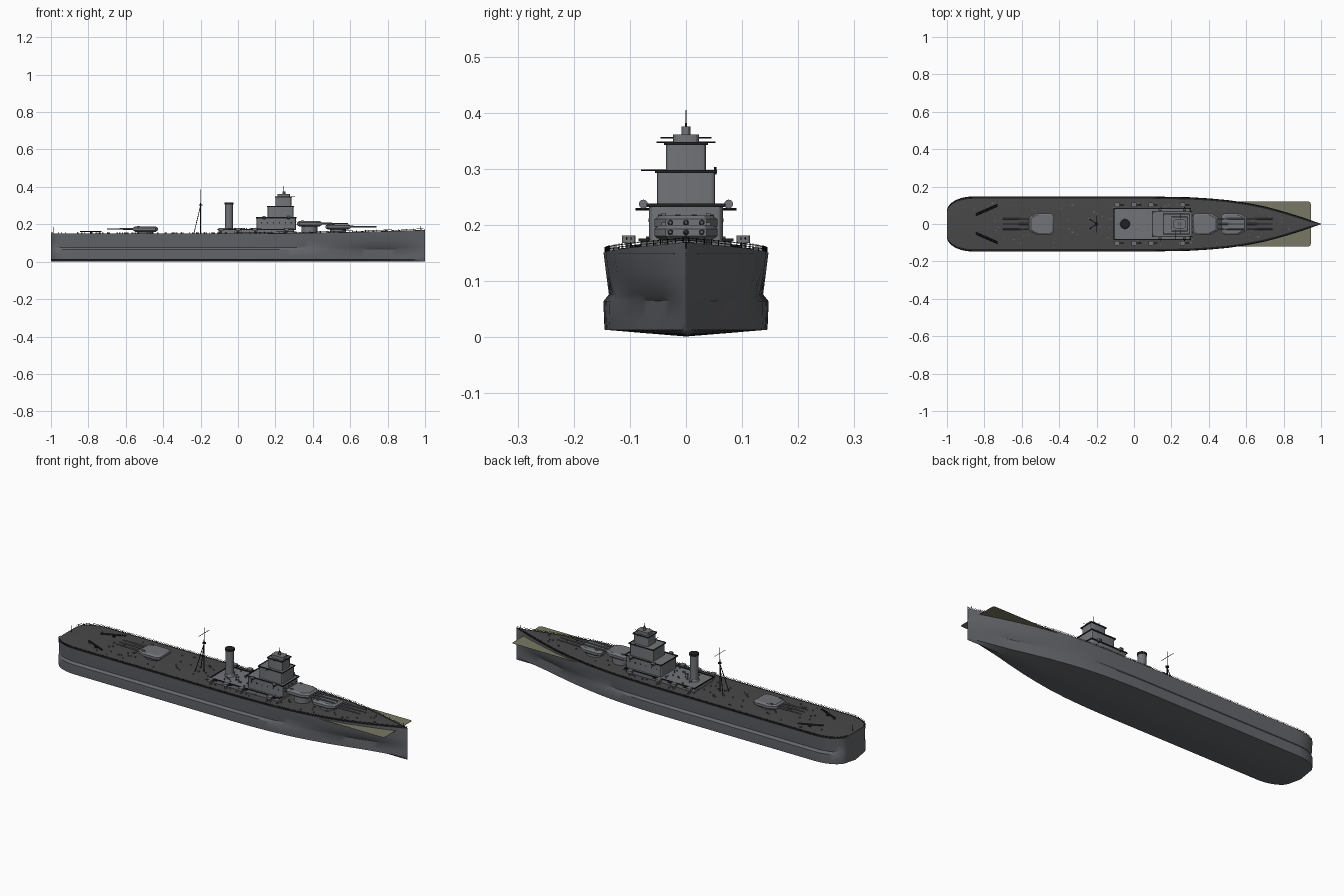
import bpy, bmesh, math, random
from mathutils import Vector, Matrix

if "Cube" in bpy.data.objects:
    bpy.data.objects.remove(bpy.data.objects["Cube"])
random.seed(4)


def material(name, *rgb):
    m = bpy.data.materials.new(name)
    m.use_nodes = True
    m.diffuse_color = (*rgb, 1)
    m.node_tree.nodes["Principled BSDF"].inputs["Base Color"].default_value = (*rgb, 1)
    return m


HULL = material("hull grey", 0.13, 0.135, 0.15)
DECK = material("deck dark grey", 0.065, 0.065, 0.065)
STEEL = material("superstructure grey", 0.17, 0.175, 0.19)
DARK = material("fittings black", 0.015, 0.015, 0.017)
OLIVE = material("olive plate", 0.19, 0.19, 0.13)


def finish(name, bm, *mats):
    bmesh.ops.recalc_face_normals(bm, faces=bm.faces)
    me = bpy.data.meshes.new(name)
    bm.to_mesh(me)
    bm.free()
    ob = bpy.data.objects.new(name, me)
    bpy.context.collection.objects.link(ob)
    for m in mats:
        me.materials.append(m)
    bpy.ops.object.select_all(action='DESELECT')
    bpy.context.view_layer.objects.active = ob
    ob.select_set(True)
    bpy.ops.object.shade_smooth_by_angle(angle=math.radians(30))
    return ob


def box(bm, x0, x1, y0, y1, z0, z1, bevel=0.0):
    mid = Vector((x0 + x1, y0 + y1, z0 + z1)) / 2
    mat = Matrix.Translation(mid) @ Matrix.Diagonal((x1 - x0, y1 - y0, z1 - z0, 1))
    verts = bmesh.ops.create_cube(bm, size=1, matrix=mat)["verts"]
    if bevel:
        edges = [e for e in {e for v in verts for e in v.link_edges}
                 if abs(e.verts[0].co.z - e.verts[1].co.z) > 1e-5]
        bmesh.ops.bevel(bm, geom=edges, offset=bevel, segments=3, profile=0.5, affect='EDGES')


def rod(bm, a, b, r, r2=None, sides=8):
    a, b = Vector(a), Vector(b)
    d = b - a
    mat = Matrix.Translation((a + b) / 2) @ d.to_track_quat('Z', 'Y').to_matrix().to_4x4()
    bmesh.ops.create_cone(bm, cap_ends=True, segments=sides, radius1=r,
                          radius2=r if r2 is None else r2, depth=d.length, matrix=mat)


def lerp_table(table, x):
    for (xa, ya), (xb, yb) in zip(table, table[1:]):
        if x <= xb:
            return ya + (yb - ya) * (x - xa) / (xb - xa)
    return table[-1][1]


# Hull lines: half beam at deck, narrowing below, and deck sheer
BOW = [(0.1, 0.147), (0.3, 0.143), (0.4, 0.137), (0.5, 0.128), (0.6, 0.114),
       (0.7, 0.094), (0.8, 0.067), (0.9, 0.036), (1, 0.001)]
FINE = [(0, 1), (0.2, 0.99), (0.4, 0.93), (0.6, 0.8), (0.8, 0.62), (1, 0.5)]


def beam(x):
    if x < -0.86:
        t = min(1, (-0.86 - x) / 0.14)
        return 0.07 + 0.077 * math.sqrt(1 - t * t)
    return lerp_table(BOW, max(x, 0.1))


def fine(x):
    return lerp_table(FINE, max(x, 0))


def deck_z(x):
    return 0.15 + 0.019 * max(0, (x + 0.1) / 1.1) ** 2


STATIONS = [-1 + 0.14 * (1 - math.cos(i * math.pi / 20)) for i in range(11)]
STATIONS += [-0.86 + i * 0.04 for i in range(1, 47)] + [1.0]


def loft(bm, section, rule=None):
    rows = [[bm.verts.new((x, y, z)) for y, z in section(x)] for x in STATIONS]
    for r, s in zip(rows, rows[1:]):
        for j in range(len(r) - 1):
            f = bm.faces.new((r[j], r[j + 1], s[j + 1], s[j]))
            if rule:
                f.material_index = rule(j)
    return rows


def hull_section(x):
    h, f = beam(x), fine(x)
    low = h * f
    half = [(h, deck_z(x)), (h * (0.94 + 0.06 * f) * 0.97, 0.115),
            (h * (0.5 + 0.5 * f) * 0.935, 0.076), (low, 0.064),
            (low * 0.995, 0.03), (low * 0.985, 0.013), (low * 0.5, 0.007)]
    return half + [(0, 0.001)] + [(-y, z) for y, z in reversed(half)]


bm = bmesh.new()
rows = loft(bm, hull_section)
bm.faces.new(rows[0])
finish("hull", bm, HULL)


def deck_section(x):
    h, z = beam(x), deck_z(x)
    inner = max(h - 0.012, h * 0.5)
    return [(-h, z), (-inner, z + 0.001), (inner, z + 0.001), (h, z)]


bm = bmesh.new()
loft(bm, deck_section, lambda j: 0 if j == 1 else 1)
finish("main_deck", bm, DECK, DARK)

# Thin plate projecting past the bow
bm = bmesh.new()
box(bm, 0.46, 0.945, -0.12, 0.12, 0.148, 0.149, 0.012)
finish("bow_plate", bm, OLIVE)

# Guard rail around the deck edge
bm = bmesh.new()
for side in (-1, 1):
    pts = [Vector((x, side * max(beam(x) - 0.003, 0), deck_z(x))) for x in STATIONS]
    for a, b in zip(pts, pts[1:]):
        for h in (0.004, 0.008):
            rod(bm, a + Vector((0, 0, h)), b + Vector((0, 0, h)), 0.0006, sides=4)
    for p in pts:
        rod(bm, p, p + Vector((0, 0, 0.01)), 0.001, sides=4)
rod(bm, (-0.985, 0, 0.15), (-0.985, 0, 0.185), 0.001, sides=5)
rod(bm, (0.975, 0, 0.165), (0.975, 0, 0.19), 0.001, sides=5)
finish("guard_rail", bm, DARK)


# Triple gun turrets: hull-shaped gunhouse, barbette and three barrels
def turret(name, x, z, face):
    bm = bmesh.new()
    layers = [(0.056, 0.046, 0), (0.066, 0.056, 0.008), (0.066, 0.056, 0.021), (0.056, 0.047, 0.028)]
    rings = []
    for l, w, h in layers:
        plan = [(-l, -w * 0.8), (-l * 0.8, -w), (l * 0.45, -w), (l, -w * 0.65)]
        plan += [(px, -py) for px, py in reversed(plan)]
        rings.append([bm.verts.new((x + face * px, py, z + h)) for px, py in plan])
    for r, s in zip(rings, rings[1:]):
        for i in range(8):
            bm.faces.new((r[i], r[(i + 1) % 8], s[(i + 1) % 8], s[i]))
    bm.faces.new(rings[0])
    bm.faces.new(rings[-1])
    rod(bm, (x, 0, 0.145), (x, 0, z + 0.002), 0.043, sides=28)
    for y in (-0.04, 0.04):
        box(bm, x - 0.045, x - 0.03, y - 0.004, y + 0.004, z + 0.026, z + 0.032)
    finish(name, bm, STEEL)
    bm = bmesh.new()
    for y in (-0.028, 0, 0.028):
        rod(bm, (x + face * 0.06, y, z + 0.015), (x + face * 0.12, y, z + 0.015), 0.0055, 0.0045, 10)
        rod(bm, (x + face * 0.12, y, z + 0.015), (x + face * 0.205, y, z + 0.015), 0.004, 0.003, 10)
    finish(name + "_barrels", bm, HULL)


turret("forward_turret", 0.535, 0.172, 1)
turret("raised_turret", 0.382, 0.189, 1)
turret("aft_turret", -0.495, 0.16, -1)

# Deckhouse and stepped bridge tower
bm = bmesh.new()
box(bm, -0.105, 0.3, -0.08, 0.08, 0.148, 0.172, 0.006)
box(bm, 0.1, 0.31, -0.066, 0.066, 0.17, 0.234, 0.012)
box(bm, 0.158, 0.297, -0.052, 0.052, 0.234, 0.295, 0.008)
box(bm, 0.2, 0.285, -0.036, 0.036, 0.295, 0.345, 0.008)
box(bm, 0.21, 0.278, -0.023, 0.023, 0.345, 0.361, 0.01)
rod(bm, (0.245, 0, 0.36), (0.245, 0, 0.375), 0.008, sides=12)
finish("bridge_tower", bm, STEEL)

# Platform edges, window bands, yards and aerials on the tower
bm = bmesh.new()
for x0, x1, w, z in ((-0.108, 0.303, 0.083, 0.172), (0.098, 0.313, 0.069, 0.234),
                     (0.156, 0.299, 0.054, 0.294), (0.198, 0.287, 0.038, 0.344)):
    for s in (-1, 1):
        box(bm, x0, x1, s * w - 0.0015, s * w + 0.0015, z - 0.002, z + 0.004)
    for x in (x0, x1):
        box(bm, x - 0.001, x + 0.001, -w, w, z - 0.002, z + 0.004)
for y in (-0.045, -0.015, 0.015, 0.045):
    for z in (0.198, 0.216):
        box(bm, 0.309, 0.312, y - 0.005, y + 0.005, z - 0.002, z + 0.002)
for i in range(6):
    for s in (-1, 1):
        x = 0.125 + i * 0.032
        box(bm, x - 0.003, x + 0.003, s * 0.066 - 0.001, s * 0.066 + 0.001, 0.205, 0.211)
rod(bm, (0.245, 0, 0.37), (0.245, 0, 0.405), 0.0015, 0.001, 6)
rod(bm, (0.25, -0.053, 0.347), (0.25, 0.053, 0.347), 0.0012, sides=6)
rod(bm, (0.22, -0.08, 0.297), (0.22, 0.02, 0.297), 0.0012, sides=6)
rod(bm, (0.26, 0.052, 0.29), (0.26, 0.052, 0.303), 0.002, sides=6)
rod(bm, (0.27, 0, 0.347), (0.305, 0, 0.347), 0.001, sides=6)
finish("tower_fittings", bm, DARK)

# Funnel
bm = bmesh.new()
rod(bm, (-0.048, 0, 0.17), (-0.048, 0, 0.31), 0.021, sides=24)
rod(bm, (-0.048, 0, 0.17), (-0.048, 0, 0.182), 0.027, 0.022, 24)
finish("funnel", bm, STEEL)
bm = bmesh.new()
rod(bm, (-0.048, 0, 0.306), (-0.048, 0, 0.316), 0.024, sides=24)
finish("funnel_cap", bm, DARK)

# Tripod mast
bm = bmesh.new()
rod(bm, (-0.2, 0, 0.148), (-0.2, 0, 0.3), 0.003, sides=8)
rod(bm, (-0.2, 0, 0.3), (-0.2, 0, 0.385), 0.002, 0.001, 8)
for y in (-0.025, 0.025):
    rod(bm, (-0.236, y, 0.15), (-0.2, 0, 0.3), 0.002, sides=6)
rod(bm, (-0.2, 0, 0.3), (-0.2, 0, 0.306), 0.009, sides=12)
rod(bm, (-0.2, -0.045, 0.355), (-0.2, 0.045, 0.355), 0.0012, sides=6)
finish("mast", bm, DARK)

# Secondary guns and searchlights on both sides
bm, guns = bmesh.new(), bmesh.new()
for s in (-1, 1):
    for x in (-0.09, 0.0, 0.09, 0.26):
        y = s * 0.102
        rod(bm, (x, y, 0.148), (x, y, 0.168), 0.006, sides=10)
        box(bm, x - 0.013, x + 0.013, y - 0.012, y + 0.012, 0.168, 0.181, 0.005)
        for dy in (-0.004, 0.004):
            rod(guns, (x + 0.01, y + dy, 0.175), (x + 0.036, y + dy, 0.177), 0.0015, sides=6)
    for x in (0.14, 0.27):
        rod(bm, (x - 0.008, s * 0.076, 0.237), (x + 0.008, s * 0.076, 0.237), 0.008, sides=12)
        rod(guns, (x, s * 0.06, 0.228), (x, s * 0.09, 0.228), 0.002, sides=6)
finish("secondary_mounts", bm, STEEL)
finish("secondary_barrels", guns, DARK)

# Stern catapults
bm = bmesh.new()
for s in (-1, 1):
    rod(bm, (-0.785, s * 0.075, 0.148), (-0.785, s * 0.075, 0.16), 0.007, sides=12)
    for d in (-0.004, 0.004):
        rod(bm, (-0.845, s * 0.05 + d, 0.162), (-0.73, s * 0.1 + d, 0.162), 0.0025, sides=4)
finish("stern_catapults", bm, DARK)

# Scattered vents, lockers and bollards on the open deck
bm = bmesh.new()
for i in range(110):
    x = random.uniform(-0.9, 0.85)
    y = random.uniform(0.1, 0.85) * (beam(x) - 0.012) * random.choice((-1, 1))
    z, r = deck_z(x), random.uniform(0.002, 0.004)
    if i % 3:
        rod(bm, (x, y, z), (x, y, z + 0.007), r, sides=8)
    else:
        box(bm, x - r * 1.5, x + r * 1.5, y - r, y + r, z, z + 0.006)
for i in range(26):
    x, y = random.uniform(-0.09, 0.09), random.uniform(-0.07, 0.07)
    rod(bm, (x, y, 0.172), (x, y, 0.179), 0.003, sides=8)
finish("deck_vents", bm, HULL)
